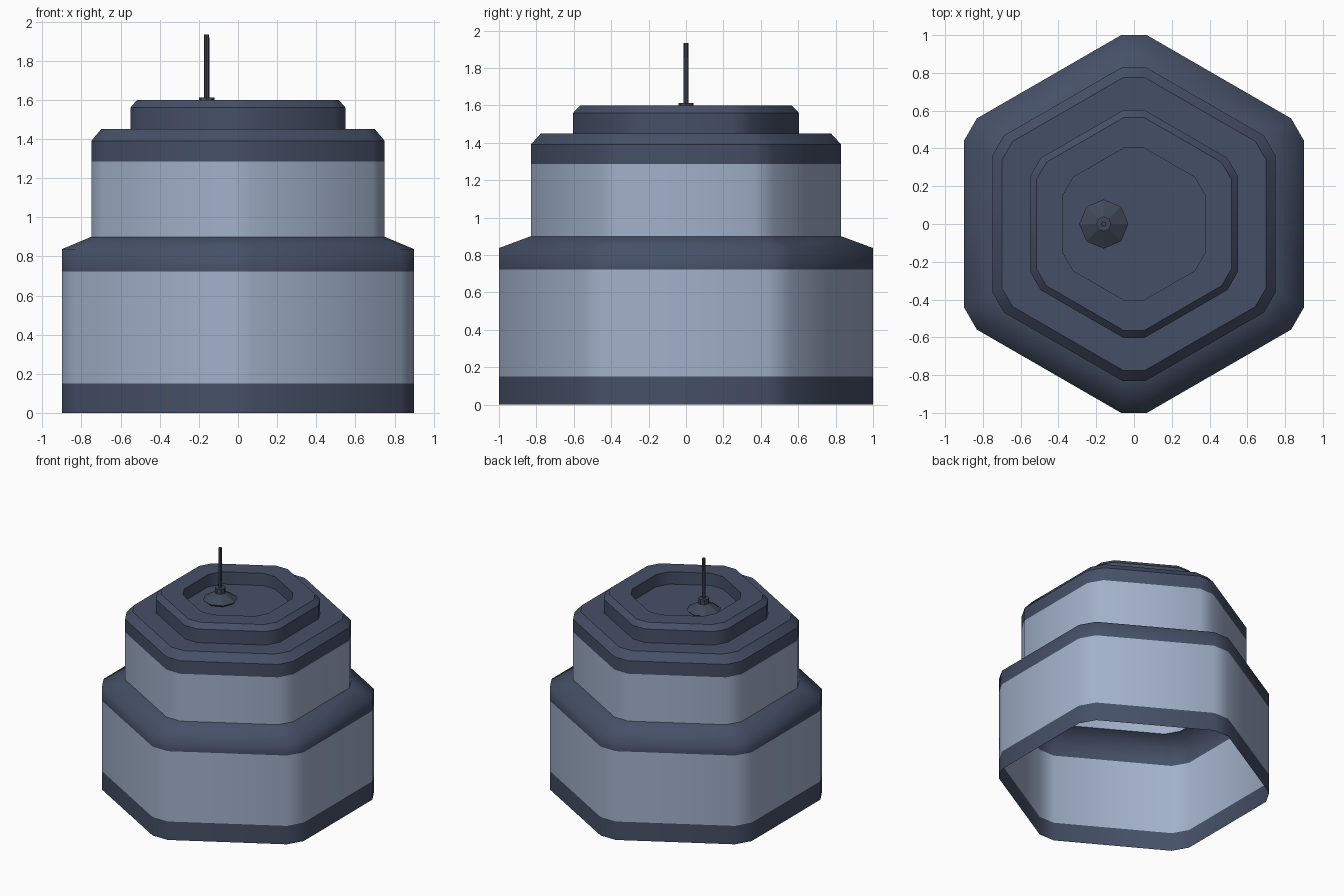
import bpy, bmesh, math

if "Cube" in bpy.data.objects:
    bpy.data.objects.remove(bpy.data.objects["Cube"])


def material(name, rgb):
    m = bpy.data.materials.new(name)
    m.diffuse_color = (*rgb, 1)
    m.use_nodes = True
    m.node_tree.nodes["Principled BSDF"].inputs["Base Color"].default_value = m.diffuse_color
    return m


dark = material("dark slate", (0.06, 0.08, 0.134))
light = material("pale blue grey", (0.36, 0.44, 0.59))
metal = material("antenna grey", (0.05, 0.066, 0.094))


def make_object(name, bm, mats):
    me = bpy.data.meshes.new(name)
    bm.to_mesh(me)
    bm.free()
    for m in mats:
        me.materials.append(m)
    ob = bpy.data.objects.new(name, me)
    bpy.context.collection.objects.link(ob)
    return ob


def clipped_hexagon(apothem, reach):
    """Hexagon with flat sides at +-x; corners cut off at distance reach."""
    half = (apothem / math.cos(math.pi / 6) - reach) / math.tan(math.pi / 6)
    pts = []
    for i in range(6):
        a = math.pi / 2 + i * math.pi / 3
        for s in (-half, half):
            pts.append((reach * math.cos(a) - s * math.sin(a),
                        reach * math.sin(a) + s * math.cos(a)))
    return pts


# Stepped hollow shell: apothem, corner reach, z, colour of band above, crisp ring
profile = [
    (0.90, 1.000, 0.00, 0, True),
    (0.90, 1.000, 0.15, 1, False),
    (0.90, 1.000, 0.722, 0, False),
    (0.90, 1.000, 0.837, 0, False),
    (0.75, 0.830, 0.90, 1, True),
    (0.75, 0.830, 1.285, 0, False),
    (0.75, 0.830, 1.39, 0, True),
    (0.70, 0.775, 1.45, 0, True),
    (0.55, 0.603, 1.45, 0, True),
    (0.55, 0.603, 1.56, 0, True),
    (0.515, 0.565, 1.60, 0, True),
    (0.375, 0.402, 1.60, 0, True),
    (0.375, 0.402, 1.50, 0, True),
]
bm = bmesh.new()
rings = [[bm.verts.new((x, y, z)) for x, y in clipped_hexagon(a, r)]
         for a, r, z, _, _ in profile]
for (lo, hi), p in zip(zip(rings, rings[1:]), profile):
    for i in range(12):
        j = (i + 1) % 12
        f = bm.faces.new((lo[i], lo[j], hi[j], hi[i]))
        f.material_index = p[3]
        f.smooth = True
bm.faces.new(rings[-1])  # recess floor
for ring, p in zip(rings, profile):
    for i in range(12):
        bm.edges.get((ring[i], ring[(i + 1) % 12])).smooth = not p[4]
make_object("stepped_body", bm, [dark, light])


# Antenna: dish, collar and rod
def turned(name, sides, prof):
    bm = bmesh.new()
    rs = [[bm.verts.new((-0.16 + r * math.cos(2 * math.pi * i / sides),
                         r * math.sin(2 * math.pi * i / sides), z))
           for i in range(sides)] for r, z in prof]
    for lo, hi in zip(rs, rs[1:]):
        for i in range(sides):
            j = (i + 1) % sides
            bm.faces.new((lo[i], lo[j], hi[j], hi[i]))
    bm.faces.new(rs[0][::-1])
    bm.faces.new(rs[-1])
    return make_object(name, bm, [metal])


turned("antenna_dish", 8, [(0.11, 1.502), (0.13, 1.52), (0.035, 1.575)])
turned("antenna_collar", 8, [(0.04, 1.57), (0.04, 1.612)])
turned("antenna_rod", 8, [(0.014, 1.60), (0.013, 1.933)])
